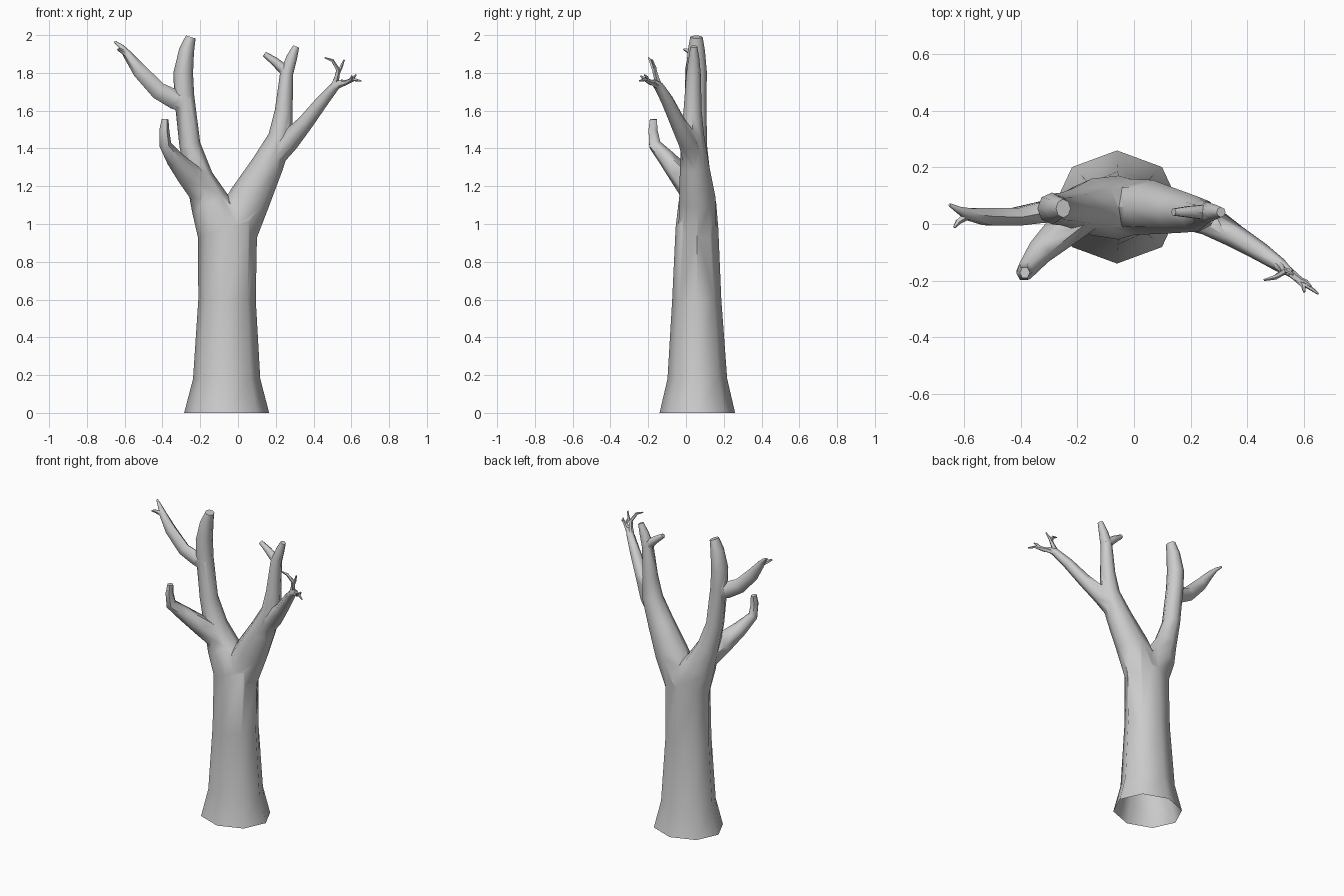
import bpy, bmesh, math
from mathutils import Vector


def tube(name, rings, sides=6):
    """Loft a closed tube through rings of (x, y, z, half width, half depth)."""
    bm = bmesh.new()
    pts = [Vector(r[:3]) for r in rings]
    loops = []
    for i, r in enumerate(rings):
        a = pts[max(i - 1, 0)]
        b = pts[min(i + 1, len(pts) - 1)]
        n = (pts[i] - a).normalized() + (b - pts[i]).normalized()
        n.normalize()
        v = Vector((0, 1, 0))
        v = (v - n * v.dot(n)).normalized()
        u = v.cross(n)
        ra, rb = r[3], r[-1]
        loop = []
        for k in range(sides):
            t = 2 * math.pi * k / sides
            loop.append(bm.verts.new(pts[i] + u * ra * math.cos(t) + v * rb * math.sin(t)))
        loops.append(loop)
    for l0, l1 in zip(loops, loops[1:]):
        for k in range(sides):
            j = (k + 1) % sides
            bm.faces.new((l0[k], l0[j], l1[j], l1[k]))
    bm.faces.new(loops[0][::-1])
    bm.faces.new(loops[-1])
    bmesh.ops.recalc_face_normals(bm, faces=bm.faces)
    me = bpy.data.meshes.new(name)
    bm.to_mesh(me)
    bm.free()
    ob = bpy.data.objects.new(name, me)
    bpy.context.collection.objects.link(ob)
    return ob


# trunk running on into the left limb
tree = tube("tree", [
    (-.06, .06, 0, .225, .2), (-.06, .06, .18, .178, .158), (-.058, .057, .6, .152, .13),
    (-.055, .058, .98, .165, .113), (-.15, .06, 1.11, .105, .1), (-.205, .055, 1.25, .072, .075),
    (-.255, .053, 1.42, .056, .058), (-.285, .053, 1.68, .053, .055), (-.29, .055, 1.8, .052, .056),
    (-.272, .055, 1.92, .04, .045), (-.25, .055, 1.99, .027, .033)], 8)

parts = [
    # right limb, rising into its upright branch
    tube("right_limb", [
        (-.03, .06, .95, .13, .1), (.065, .06, 1.14, .11, .096), (.155, .045, 1.31, .085, .077),
        (.225, .035, 1.46, .065, .062), (.242, .035, 1.6, .047, .048), (.258, .04, 1.8, .035, .038),
        (.284, .042, 1.88, .029, .028), (.308, .042, 1.94, .017, .018)], 8),
    # outer right branch
    tube("outer_branch", [
        (.17, .04, 1.34, .065, .06), (.27, .01, 1.44, .056, .055), (.36, -.045, 1.54, .042, .042),
        (.45, -.1, 1.655, .033, .034), (.515, -.145, 1.73, .024, .026), (.555, -.175, 1.755, .012, .014)]),
    # stub on the upright branch
    tube("upright_stub", [
        (.275, .04, 1.79, .03), (.235, .042, 1.825, .028), (.195, .043, 1.86, .023),
        (.14, .042, 1.9, .014)]),
    # upper left branch
    tube("upper_left_branch", [
        (-.27, .05, 1.635, .05), (-.335, .04, 1.66, .052, .042), (-.42, .025, 1.705, .046, .036),
        (-.52, .026, 1.81, .039, .035), (-.585, .035, 1.897, .024), (-.62, .05, 1.94, .013),
        (-.652, .068, 1.965, .006)]),
    # lower left branch
    tube("lower_left_branch", [
        (-.18, .04, 1.17, .08, .07), (-.26, -.03, 1.26, .066, .06), (-.335, -.1, 1.345, .047, .047),
        (-.385, -.165, 1.42, .032, .036), (-.39, -.175, 1.5, .026, .027), (-.386, -.172, 1.555, .018, .022)]),
]

# fine twigs at the branch tips
twigs = [
    [(-.59, .03, 1.9, .016), (-.622, .008, 1.918, .011), (-.636, -.012, 1.925, .005)],
    [(.49, -.13, 1.7, .018), (.521, -.155, 1.77, .015), (.53, -.168, 1.815, .012),
     (.5, -.188, 1.865, .009), (.46, -.198, 1.88, .004)],
    [(.522, -.162, 1.785, .011), (.545, -.165, 1.83, .009), (.562, -.18, 1.87, .004)],
    [(.53, -.155, 1.735, .018), (.575, -.19, 1.752, .014), (.615, -.22, 1.765, .009),
     (.652, -.247, 1.757, .004)],
    [(.565, -.185, 1.745, .013), (.6, -.218, 1.766, .01), (.602, -.24, 1.785, .004)],
    [(.58, -.195, 1.75, .01), (.61, -.205, 1.775, .008), (.625, -.22, 1.79, .004)],
]
parts += [tube("twig", t, 5) for t in twigs]

# merge everything into one skin
for p in parts:
    m = tree.modifiers.new("join", 'BOOLEAN')
    m.operation = 'UNION'
    m.solver = 'EXACT'
    m.object = p
dg = bpy.context.evaluated_depsgraph_get()
tree.data = bpy.data.meshes.new_from_object(tree.evaluated_get(dg))
tree.modifiers.clear()
for p in parts:
    bpy.data.objects.remove(p)

# open underside
bm = bmesh.new()
bm.from_mesh(tree.data)
base = [f for f in bm.faces if all(abs(v.co.z) < 1e-3 for v in f.verts)]
bmesh.ops.delete(bm, geom=base, context='FACES')
bm.to_mesh(tree.data)
bm.free()

bpy.context.view_layer.objects.active = tree
tree.select_set(True)
bpy.ops.object.shade_smooth_by_angle(angle=math.radians(62))
